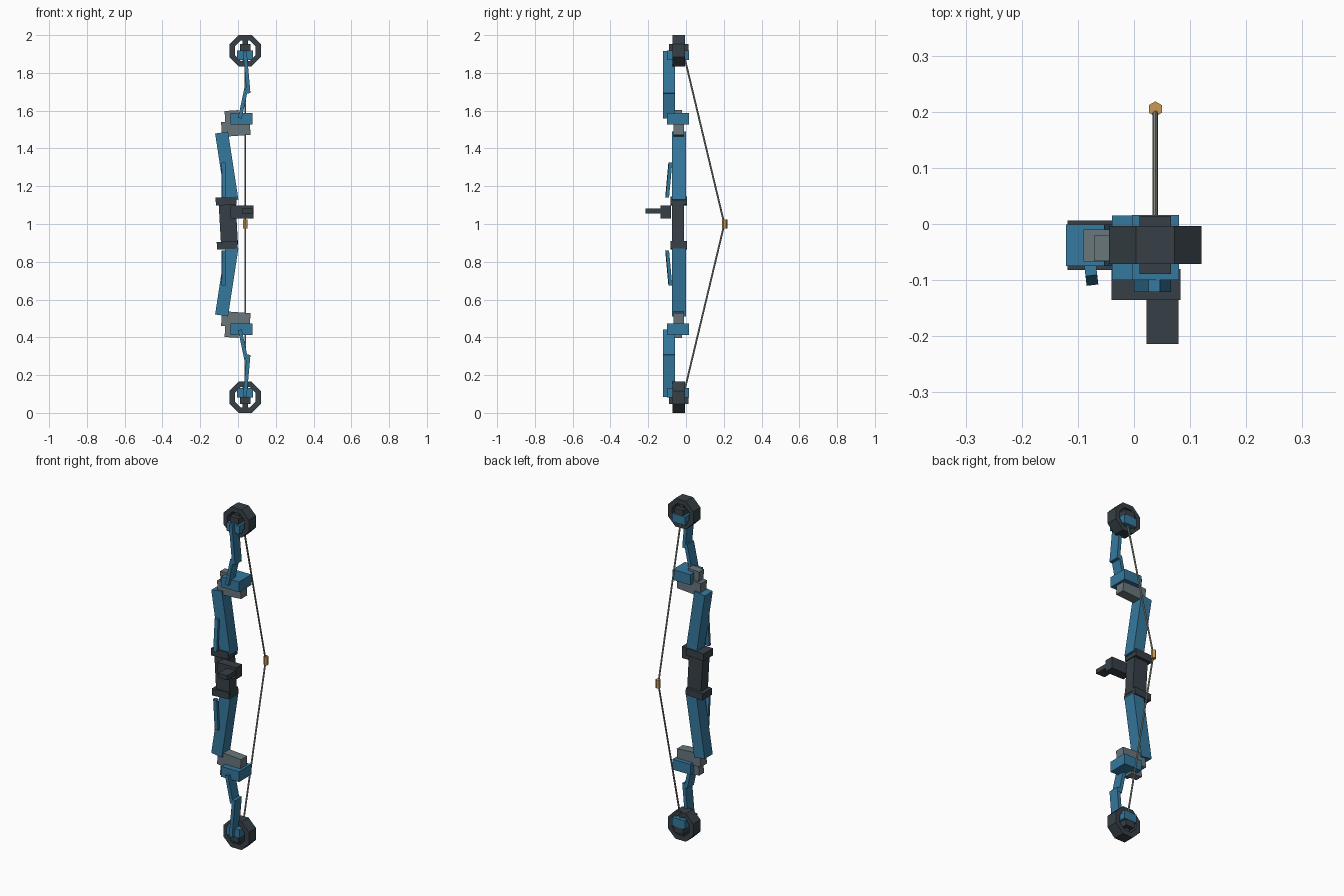
import bpy, bmesh, math
from mathutils import Vector

cube = bpy.data.objects.get("Cube")
if cube:
    bpy.data.objects.remove(cube, do_unlink=True)


def material(name, r, g, b):
    m = bpy.data.materials.new(name)
    m.use_nodes = True
    m.diffuse_color = (r, g, b, 1)
    m.node_tree.nodes["Principled BSDF"].inputs["Base Color"].default_value = (r, g, b, 1)
    return m


BLUE = material("limb blue", 0.035, 0.19, 0.34)
DARK = material("charcoal", 0.037, 0.051, 0.061)
GREY = material("metal grey", 0.14, 0.18, 0.2)
CORD = material("cord grey", 0.3, 0.32, 0.28)
GOLD = material("brass", 0.58, 0.32, 0.09)


def finish(name, bm, mat):
    bmesh.ops.recalc_face_normals(bm, faces=bm.faces)
    mesh = bpy.data.meshes.new(name)
    bm.to_mesh(mesh)
    bm.free()
    mesh.materials.append(mat)
    ob = bpy.data.objects.new(name, mesh)
    bpy.context.collection.objects.link(ob)
    return ob


def place(ob, a, b):
    """Aim the local z axis from a to b, keeping local y towards the back."""
    ob.location = (a + b) / 2
    ob.rotation_euler = (b - a).to_track_quat('Z', 'Y').to_euler()


def beam(name, a, b, width, depth, mat):
    a, b = Vector(a), Vector(b)
    bm = bmesh.new()
    bmesh.ops.create_cube(bm, size=1)
    bmesh.ops.scale(bm, vec=(width, depth, (b - a).length), verts=bm.verts)
    place(finish(name, bm, mat), a, b)


def block(name, x, y, z, mat):
    cx, cy = sum(x) / 2, sum(y) / 2
    beam(name, (cx, cy, min(z)), (cx, cy, max(z)), x[1] - x[0], y[1] - y[0], mat)


def rod(name, a, b, radius, sides, mat):
    a, b = Vector(a), Vector(b)
    bm = bmesh.new()
    bmesh.ops.create_cone(bm, cap_ends=True, segments=sides, radius1=radius,
                          radius2=radius, depth=(b - a).length)
    place(finish(name, bm, mat), a, b)


def ring(name, x, z, y, outer, inner, sides, mat):
    """Flat-topped ring; outer and inner are the distances to its flats."""
    bm = bmesh.new()
    loops = []
    for i in range(sides):
        t = (i + 0.5) * math.tau / sides
        k = 1 / math.cos(math.pi / sides)
        loops.append([bm.verts.new((x + r * k * math.cos(t), yy, z + r * k * math.sin(t)))
                      for r, yy in ((outer, y[0]), (outer, y[1]), (inner, y[1]), (inner, y[0]))])
    for i in range(sides):
        p, q = loops[i], loops[(i + 1) % sides]
        for j in range(4):
            n = (j + 1) % 4
            bm.faces.new((p[j], p[n], q[n], q[j]))
    finish(name, bm, mat)


CX = 0.038     # string and wheel line
MID = -0.038   # centre depth of the frame

# Upper and lower arms, mirrored about the middle height
for side, s in (("upper", 1), ("lower", -1)):
    def P(x, y, z):
        return (x, y, 1 + s * z)

    def Z(lo, hi):
        return (1 + s * lo, 1 + s * hi)

    # Riser arm with its front fin
    beam(side + "_riser", P(-0.032, MID, 0.124), P(-0.087, MID, 0.484), 0.074, 0.069, BLUE)
    beam(side + "_fin", P(-0.075, -0.1, 0.14), P(-0.077, -0.083, 0.325), 0.021, 0.018, BLUE)
    # Joint plates
    beam(side + "_joint_plate", P(-0.087, MID, 0.5), P(0.064, MID, 0.511), 0.057, 0.078, GREY)
    beam(side + "_joint_cap", P(-0.068, -0.043, 0.548), P(0.005, -0.043, 0.553), 0.045, 0.1, GREY)
    block(side + "_limb_mount", (-0.039, 0.077), (-0.1, 0.015), Z(0.527, 0.588), BLUE)
    # Thin bent limb
    beam(side + "_limb_inner", P(0.01, -0.09, 0.56), P(0.043, -0.09, 0.715), 0.062, 0.02, BLUE)
    beam(side + "_limb_outer", P(0.056, -0.09, 0.692), P(0.036, -0.09, 0.915), 0.062, 0.02, BLUE)
    block(side + "_limb_tip", (-0.004, 0.08), (-0.1, 0.016), Z(0.868, 0.918), BLUE)
    # Wheel, spoke and axle
    ring(side + "_wheel", CX, 1 + s * 0.9175, (-0.071, -0.004), 0.0825, 0.055, 8, DARK)
    block(side + "_spoke", (CX - 0.015, CX + 0.015), (-0.065, -0.01), Z(0.855, 0.98), DARK)
    block(side + "_axle", (CX - 0.028, CX + 0.028), (-0.089, 0.014), Z(0.9, 0.953), DARK)
    # Half of the drawn string
    rod(side + "_string", P(CX, -0.005, 0.87), (CX, 0.203, 1), 0.0048, 8, CORD)

# Grip and collars
beam("grip", (-0.045, -0.042, 0.89), (-0.058, -0.042, 1.12), 0.064, 0.09, DARK)
beam("grip_upper_collar", (-0.062, MID, 1.1), (-0.064, MID, 1.142), 0.088, 0.11, DARK)
beam("grip_lower_collar", (-0.056, MID, 0.867), (-0.058, MID, 0.907), 0.088, 0.11, DARK)

# Arrow rest in front of the grip
block("rest_arm", (-0.04, 0.083), (-0.135, -0.08), (1.03, 1.098), DARK)
block("rest_prong", (0.022, 0.079), (-0.214, -0.12), (1.055, 1.081), DARK)

# Nocking bead
rod("string_bead", (CX, 0.205, 0.976), (CX, 0.205, 1.025), 0.0135, 6, GOLD)
